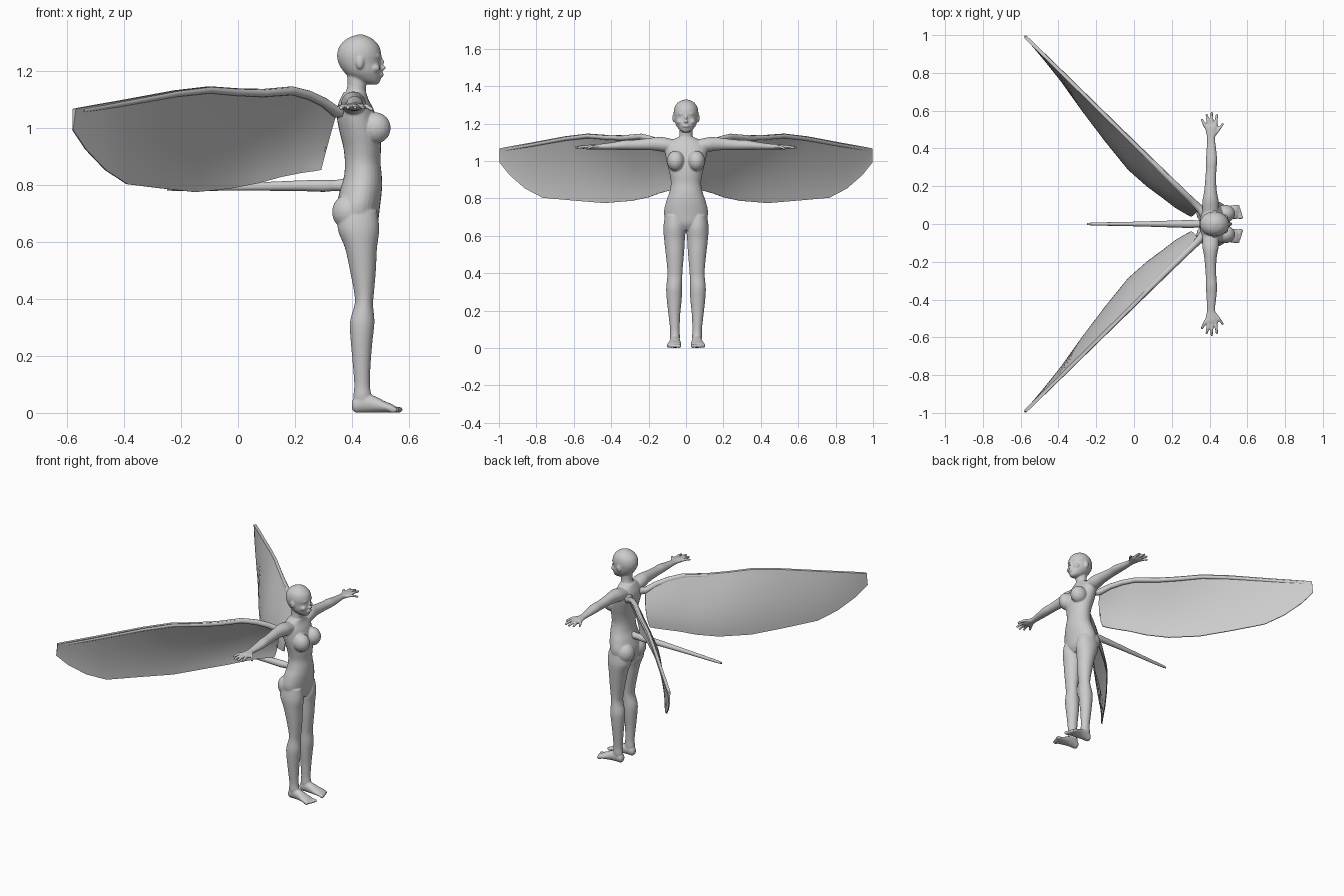
import bpy, bmesh, math
from mathutils import Vector, Matrix

skin = bpy.data.materials.new("plain_grey")
skin.diffuse_color = (0.6, 0.6, 0.6, 1)


def smooth_rows(rows, steps):
    """Catmull-Rom interpolation through rows of numbers."""
    out = []
    for i in range(len(rows) - 1):
        p0, p1 = rows[max(i - 1, 0)], rows[i]
        p2, p3 = rows[i + 1], rows[min(i + 2, len(rows) - 1)]
        for k in range(steps):
            t = k / steps
            out.append([0.5 * (2 * b + (c - a) * t + (2 * a - 5 * b + 4 * c - d) * t * t
                               + (3 * b - a - 3 * c + d) * t ** 3)
                        for a, b, c, d in zip(p0, p1, p2, p3)])
    out.append(list(rows[-1]))
    return out


def skin_rings(bm, rings):
    """Bridge closed rings of points and cap both ends."""
    vs = [[bm.verts.new(p) for p in r] for r in rings]
    n = len(vs[0])
    for a, b in zip(vs, vs[1:]):
        for i in range(n):
            j = (i + 1) % n
            bm.faces.new((a[i], a[j], b[j], b[i]))
    bm.faces.new(vs[0][::-1])
    bm.faces.new(vs[-1])


def loft(bm, axis, rows, n=24, steps=4):
    """Rows hold position along axis, two centre coordinates and two radii."""
    rings = []
    for s, c1, c2, r1, r2 in smooth_rows(rows, steps):
        ring = []
        for i in range(n):
            a = 2 * math.pi * i / n
            p = [c1 + r1 * math.cos(a), c2 + r2 * math.sin(a)]
            p.insert(axis, s)
            ring.append(p)
        rings.append(ring)
    skin_rings(bm, rings)


def upright(bm, rows):
    """Rows hold z, back x, front x, low y, high y."""
    loft(bm, 2, [(z, (b + f) / 2, (l + h) / 2, (f - b) / 2, (h - l) / 2)
                 for z, b, f, l, h in rows], 28)


def blob(bm, centre, radii):
    m = Matrix.Translation(centre) @ Matrix.Diagonal((*radii, 1))
    bmesh.ops.create_uvsphere(bm, u_segments=20, v_segments=12, radius=1, matrix=m)


def tube(bm, pts, radii, n=12):
    rings = []
    for i, p in enumerate(pts):
        d = Vector(pts[min(i + 1, len(pts) - 1)]) - Vector(pts[max(i - 1, 0)])
        u = d.cross(Vector((0, 0, 1))).normalized()
        v = u.cross(d).normalized()
        rings.append([Vector(p) + radii[i] * (u * math.cos(2 * math.pi * k / n)
                      + v * math.sin(2 * math.pi * k / n)) for k in range(n)])
    skin_rings(bm, rings)


def finish(bm, name, angle=50):
    bmesh.ops.recalc_face_normals(bm, faces=bm.faces)
    me = bpy.data.meshes.new(name)
    bm.to_mesh(me)
    bm.free()
    me.materials.append(skin)
    ob = bpy.data.objects.new(name, me)
    bpy.context.collection.objects.link(ob)
    bpy.ops.object.select_all(action='DESELECT')
    ob.select_set(True)
    bpy.context.view_layer.objects.active = ob
    if name == "body":  # fuse the overlapping volumes into one soft skin
        rem = ob.modifiers.new("fuse", 'REMESH')
        rem.mode, rem.voxel_size = 'VOXEL', 0.0042
        sm = ob.modifiers.new("soften", 'SMOOTH')
        sm.factor, sm.iterations = 0.5, 4
        for m in ("fuse", "soften"):
            bpy.ops.object.modifier_apply(modifier=m)
    bpy.ops.object.shade_smooth_by_angle(angle=math.radians(angle))
    return ob


body = bmesh.new()

# Torso from pelvis to collar
upright(body, [(z, b, f, -w, w) for z, b, f, w in (
    (.63, .38, .47, .05), (.665, .355, .49, .10), (.72, .345, .498, .118),
    (.78, .358, .505, .107), (.83, .372, .505, .09), (.88, .375, .50, .081),
    (.93, .37, .502, .088), (.98, .358, .50, .10), (1.03, .348, .488, .11),
    (1.07, .348, .474, .112), (1.10, .358, .458, .09), (1.125, .37, .45, .05))])

# Neck and head
upright(body, [(z, b, f, -w, w) for z, b, f, w in (
    (1.08, .36, .455, .06), (1.115, .373, .448, .042), (1.15, .384, .45, .034),
    (1.22, .38, .45, .036))])
upright(body, [(z, b, f, -w, w) for z, b, f, w in (
    (1.152, .462, .488, .012), (1.162, .425, .498, .03), (1.18, .39, .503, .046),
    (1.20, .369, .504, .057), (1.23, .352, .501, .063), (1.26, .348, .503, .066),
    (1.29, .358, .494, .06), (1.313, .382, .472, .043), (1.325, .41, .447, .02),
    (1.329, .427, .433, .004))])
# Nose and lips
tube(body, [(.499, 0, 1.248), (.507, 0, 1.228), (.512, 0, 1.214), (.502, 0, 1.206)],
     [.006, .008, .011, .009])
blob(body, (.502, 0, 1.187), (.010, .019, .009))

for s in (-1, 1):
    # Ear, brow and cheek
    blob(body, (.428, s * .064, 1.23), (.014, .009, .023))
    tube(body, [(.497, s * .010, 1.25), (.490, s * .030, 1.253), (.468, s * .049, 1.248)],
         [.006, .008, .006])
    blob(body, (.478, s * .033, 1.21), (.021, .018, .016))
    # Bust and buttock
    blob(body, (.482, s * .055, 1.0), (.054, .047, .055))
    blob(body, (.39, s * .057, .705), (.060, .055, .063))
    # Leg
    upright(body, [(z, b, f, s * i, s * o) for z, b, f, i, o in (
        (.71, .355, .488, .02, .112), (.645, .35, .496, .003, .121),
        (.58, .375, .488, .006, .117), (.50, .393, .484, .011, .108),
        (.42, .408, .477, .018, .10), (.38, .409, .474, .020, .10),
        (.32, .393, .479, .020, .106), (.26, .395, .473, .023, .103),
        (.18, .402, .466, .031, .094), (.10, .408, .463, .034, .085),
        (.055, .405, .467, .033, .085), (.015, .412, .45, .04, .076))])
    # Foot and toes
    loft(body, 0, [(x, s * y, z, s * ry, rz) for x, y, z, ry, rz in (
        (.400, .058, .028, .012, .014), (.412, .058, .029, .022, .028),
        (.44, .058, .036, .026, .035), (.48, .059, .030, .030, .029),
        (.515, .062, .021, .036, .020), (.54, .064, .016, .038, .015),
        (.552, .064, .013, .034, .010))])
    for k in range(5):
        blob(body, (.562 - .0045 * k, s * (.036 + .0145 * k), .011),
             (.017, .010 - .0007 * k, .011))
    # Arm and palm
    loft(body, 1, [(s * y, x, z, rx, rz) for y, x, z, rx, rz in (
        (.06, .405, 1.08, .043, .034), (.12, .405, 1.088, .043, .039),
        (.16, .405, 1.091, .036, .036), (.20, .405, 1.090, .031, .032),
        (.28, .408, 1.086, .028, .027), (.33, .410, 1.085, .030, .026),
        (.38, .410, 1.081, .027, .021), (.45, .408, 1.077, .021, .015),
        (.48, .410, 1.076, .028, .014), (.515, .410, 1.075, .036, .013),
        (.53, .410, 1.074, .032, .009))])
    # Fingers and thumb
    for x0, y0, x1, y1, z1 in ((.382, .51, .358, .555, 1.068), (.397, .52, .384, .582, 1.070),
                               (.413, .52, .411, .592, 1.070), (.430, .515, .440, .583, 1.070),
                               (.428, .475, .472, .532, 1.064)):
        mid = ((x0 + x1) / 2, s * (y0 + y1) / 2, 1.077)
        tube(body, [(x0, s * y0, 1.076), mid, (x1, s * y1, z1)], [.009, .0085, .0065])

finish(body, "body", 60)

# Tail
tail = bmesh.new()
loft(tail, 0, [(.39, 0, .80, .024, .026), (.34, 0, .798, .018, .019), (.30, 0, .797, .021, .021),
               (.20, 0, .797, .018, .018), (0, 0, .793, .012, .013),
               (-.20, 0, .788, .008, .009), (-.25, 0, .787, .005, .006)], 16)
finish(tail, "tail")

# Wing columns: top x, top z, bottom x, bottom z, sideways sweep of the lower edge
COLS = ((.345, 1.068, .29, .853, .09), (.30, 1.103, .27, .849, .10),
        (.25, 1.127, .22, .842, .12), (.19, 1.143, .15, .828, .135),
        (.09, 1.135, .07, .806, .155), (0, 1.138, -.03, .787, .165),
        (-.10, 1.146, -.15, .775, .135), (-.22, 1.132, -.27, .788, .095),
        (-.41, 1.097, -.39, .803, .045), (-.49, 1.083, -.465, .852, .025),
        (-.545, 1.073, -.535, .925, .01), (-.575, 1.067, -.58, .993, 0))
ROWS = 12


def wing_point(c, t, off, s):
    xt, zt, xb, zb, sweep = c
    x, z = xt + (xb - xt) * t, zt + (zb - zt) * t
    y = .07 + (.36 - x) * .985 - sweep * math.sin(t * math.pi / 2)
    return (x + off * .7, s * (y + off * .7), z)


for s, name in ((1, "left_wing"), (-1, "right_wing")):
    wing = bmesh.new()
    rings = []
    for c in COLS:
        front, back = [], []
        for k in range(ROWS + 1):
            t = k / ROWS
            h = .003 + .006 * (1 - t) ** 2
            front.append(wing_point(c, t, h, s))
            back.append(wing_point(c, t, -h, s))
        rings.append(front + back[::-1])
    skin_rings(wing, rings)
    # Thick leading edge running into the shoulder blade
    edge = [(.385, s * .03, 1.065)]
    edge += [Vector(wing_point(c, 0, 0, s)) - Vector((0, 0, .012)) for c in COLS[:-1]]
    tube(wing, edge, [.026, .020] + [.017 - .0009 * i for i in range(len(edge) - 2)])
    finish(wing, name)
